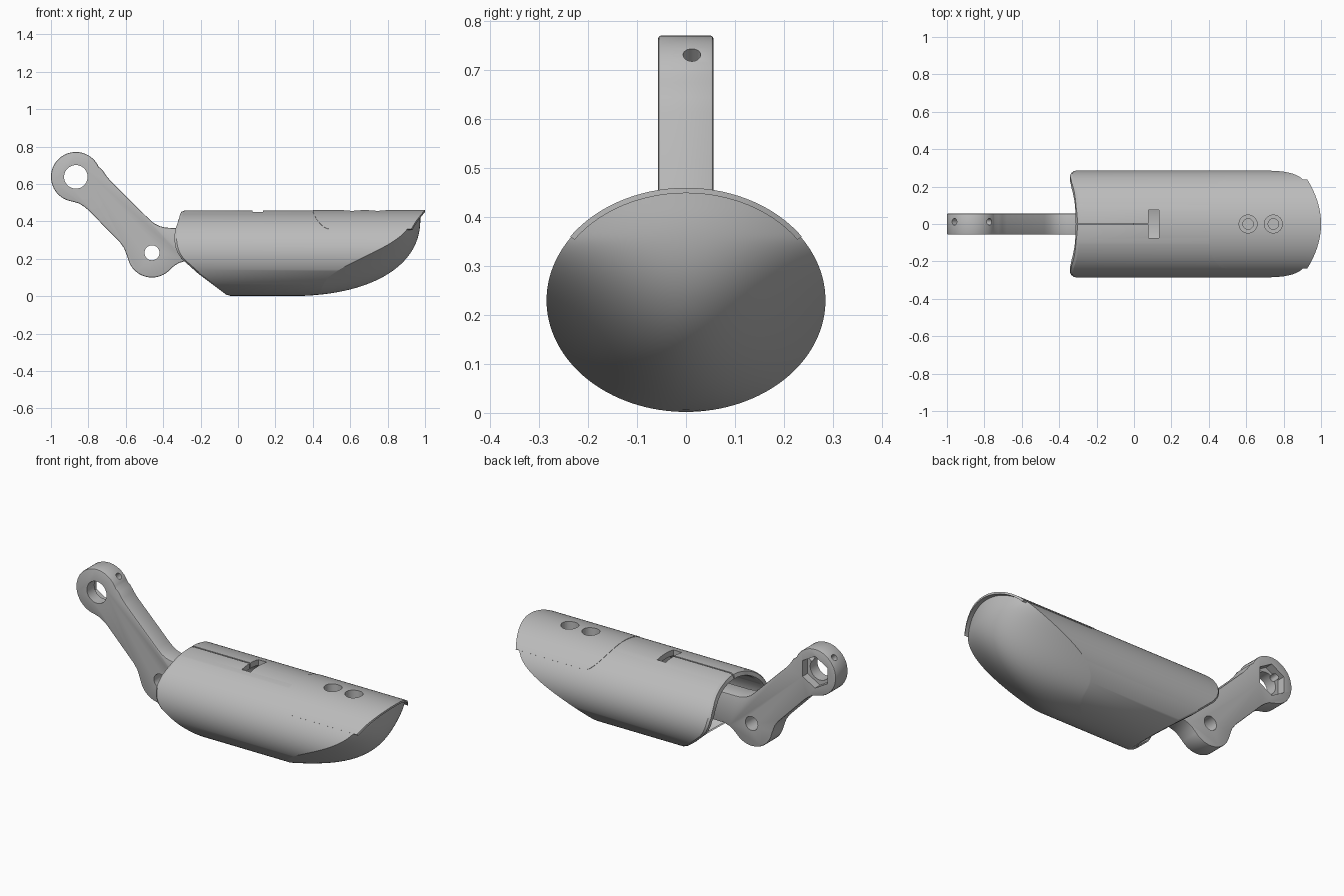
import bpy, bmesh, math
from mathutils import Matrix, Vector

cube = bpy.data.objects.get("Cube")
if cube:
    bpy.data.objects.remove(cube)

grey = bpy.data.materials.new("light_grey")
grey.use_nodes = True
COLOR = (0.5, 0.5, 0.5, 1)
grey.diffuse_color = COLOR
grey.node_tree.nodes["Principled BSDF"].inputs["Base Color"].default_value = COLOR

RY, RZ, CZ = 0.285, 0.228, 0.23     # oval cross-section of the sleeve


def make(name, bm):
    bmesh.ops.recalc_face_normals(bm, faces=bm.faces)
    mesh = bpy.data.meshes.new(name)
    bm.to_mesh(mesh)
    bm.free()
    obj = bpy.data.objects.new(name, mesh)
    bpy.context.collection.objects.link(obj)
    mesh.materials.append(grey)
    return obj


def activate(obj):
    bpy.ops.object.select_all(action='DESELECT')
    obj.select_set(True)
    bpy.context.view_layer.objects.active = obj


def cut(obj, cutters):
    activate(obj)
    for c in cutters:
        mod = obj.modifiers.new("cut", 'BOOLEAN')
        mod.operation, mod.solver, mod.object = 'DIFFERENCE', 'EXACT', c
        bpy.ops.object.modifier_apply(modifier=mod.name)


def rod(center, radius, depth, axis, sides=40):
    bm = bmesh.new()
    rot = Vector(axis).to_track_quat('Z', 'Y').to_matrix().to_4x4()
    bmesh.ops.create_cone(bm, cap_ends=True, segments=sides, radius1=radius, radius2=radius,
                          depth=depth, matrix=Matrix.Translation(center) @ rot)
    return make("cutter", bm)


def box(center, size):
    bm = bmesh.new()
    bmesh.ops.create_cube(bm, size=1, matrix=Matrix.Translation(center) @ Matrix.Diagonal((*size, 1)))
    return make("cutter", bm)


def rear_x(z):
    # Slanted lower edge and softly bowed upper edge of the open end
    pts = [(0, -.04), (.12, -.2), (.2, -.29), (.23, -.31), (.26, -.322), (.31, -.33),
           (.36, -.322), (.41, -.305), (.44, -.297), (.46, -.285)]
    for (a, xa), (b, xb) in zip(pts, pts[1:]):
        if z <= b:
            return xa + (xb - xa) * (z - a) / (b - a)
    return pts[-1][1]


def nose_x(y, z):
    # Domed nose: rounded underside profile, falling back toward the sides
    w = min(1, max(0, 1 - z / .42))
    f = .25 + .725 * (1 - w ** 2.3) ** (1 / 2.3)
    return f - (1.2 + 6.8 * max(0, 1 - z / .36) ** 1.6) * y * y


def sleeve():
    n, bm = 128, bmesh.new()

    def ring(scale, fx):
        out = []
        for i in range(n):
            a = 2 * math.pi * i / n
            y, z = RY * scale * math.cos(a), CZ + RZ * scale * math.sin(a)
            out.append(bm.verts.new((fx(y, z), y, z)))
        return out

    inner = .86
    rings = [ring(inner, lambda y, z: .25), ring(inner, lambda y, z: rear_x(z)),
             ring(.88, lambda y, z: rear_x(z) - .012),
             ring(.97, lambda y, z: rear_x(z) - .012), ring(1, lambda y, z: rear_x(z))]
    m = 24
    rings += [ring(1 - (i / m) ** 1.6, nose_x) for i in range(m)]
    for r, s in zip(rings, rings[1:]):
        for i in range(n):
            j = (i + 1) % n
            bm.faces.new((r[i], r[j], s[j], s[i]))
    bm.faces.new(rings[0])
    tip = bm.verts.new((nose_x(0, CZ), 0, CZ))
    for i in range(n):
        bm.faces.new((rings[-1][i], rings[-1][(i + 1) % n], tip))
    return make("finger_sleeve", bm)


def nail():
    # Thin curved plate with rounded rear corners and an overhanging front lip
    half, cols, rows, bm = .235, 48, 12, bmesh.new()
    layers = []
    for off in (.002, -.009):
        grid = []
        for i in range(cols + 1):
            s = -1 + 2 * i / cols
            a = math.asin(half / RY) * math.sin(s * math.pi / 2)
            y, z = (RY + off) * math.sin(a), CZ + (RZ + off) * math.cos(a)
            t = min(1, abs(math.sin(a)) * RY / half)
            x0 = .4 + .09 * (1 - (1 - t ** 3) ** .5)
            x1 = 1 - 1.3 * y * y
            grid.append([bm.verts.new((x0 + (x1 - x0) * k / rows, y, z)) for k in range(rows + 1)])
        layers.append(grid)
    top, low = layers
    for g in layers:
        for i in range(cols):
            for k in range(rows):
                bm.faces.new((g[i][k], g[i + 1][k], g[i + 1][k + 1], g[i][k + 1]))
    for i in range(cols):
        for k in (0, rows):
            bm.faces.new((top[i][k], top[i + 1][k], low[i + 1][k], low[i][k]))
    for k in range(rows):
        for i in (0, cols):
            bm.faces.new((top[i][k], top[i][k + 1], low[i][k + 1], low[i][k]))
    return make("nail_plate", bm)


def arc(cx, cz, r, a0, a1, n=40):
    return [(cx + r * math.cos(math.radians(a0 + (a1 - a0) * i / n)),
             cz + r * math.sin(math.radians(a0 + (a1 - a0) * i / n))) for i in range(n + 1)]


UP, LOW = (-.867, .638), (-.46, .232)   # upper and lower pivot centres


def link_arm():
    outline = [(0, .365), (-.36, .365), (-.39, .367), (-.42, .375), (-.45, .39), (-.48, .417),
               (-.68, .615), (-.705, .645), (-.725, .675)]
    outline += arc(*UP, .133, 24, 262)
    outline += [(-.85, .496), (-.82, .477), (-.8, .46), (-.63, .287), (-.608, .255), (-.595, .22)]
    outline += arc(*LOW, .132, 195, 318)
    outline += [(-.34, .163), (-.315, .178), (-.28, .188), (0, .19)]
    bm = bmesh.new()
    face = bm.faces.new([bm.verts.new((x, -.057, z)) for x, z in outline])
    ext = bmesh.ops.extrude_face_region(bm, geom=[face])
    bmesh.ops.translate(bm, vec=(0, .113, 0), verts=[v for v in ext["geom"] if isinstance(v, bmesh.types.BMVert)])
    rim = [e for e in bm.edges if abs(e.verts[0].co.y - e.verts[1].co.y) < .01]
    bmesh.ops.bevel(bm, geom=rim, offset=.006, segments=2, profile=.5, affect='EDGES')
    return make("link_arm", bm)


body, plate, arm = sleeve(), nail(), link_arm()
cutters = []

# Screw recesses through the plate and sleeve
screws = []
for x in (.61, .745):
    screws += [rod((x, 0, .46), .048, .12, (0, 0, 1)), rod((x, 0, .4), .028, .22, (0, 0, 1))]
cut(plate, screws)

# Cross slot and lengthwise slit on top
slots = [box((.105, 0, .43), (.055, .15, .14)), box((-.13, 0, .44), (.46, .008, .1))]
cut(body, screws + slots)

# Pivot holes, hexagonal nut pocket and two radial set-screw holes
pivots = [rod((UP[0], 0, UP[1]), .063, .3, (0, 1, 0)), rod((LOW[0], 0, LOW[1]), .04, .3, (0, 1, 0)),
          rod((UP[0], .06, UP[1]), .092, .1, (0, 1, 0), 6)]
for side in (-1, 1):
    d = Vector((side, 0, 1)).normalized()
    pivots.append(rod(Vector((UP[0], .012, UP[1])) + d * .11, .018, .12, d, 24))
cut(arm, pivots)

for c in screws + slots + pivots:
    bpy.data.objects.remove(c)
for obj in (body, plate, arm):
    activate(obj)
    bpy.ops.object.shade_smooth_by_angle(angle=math.radians(25))
